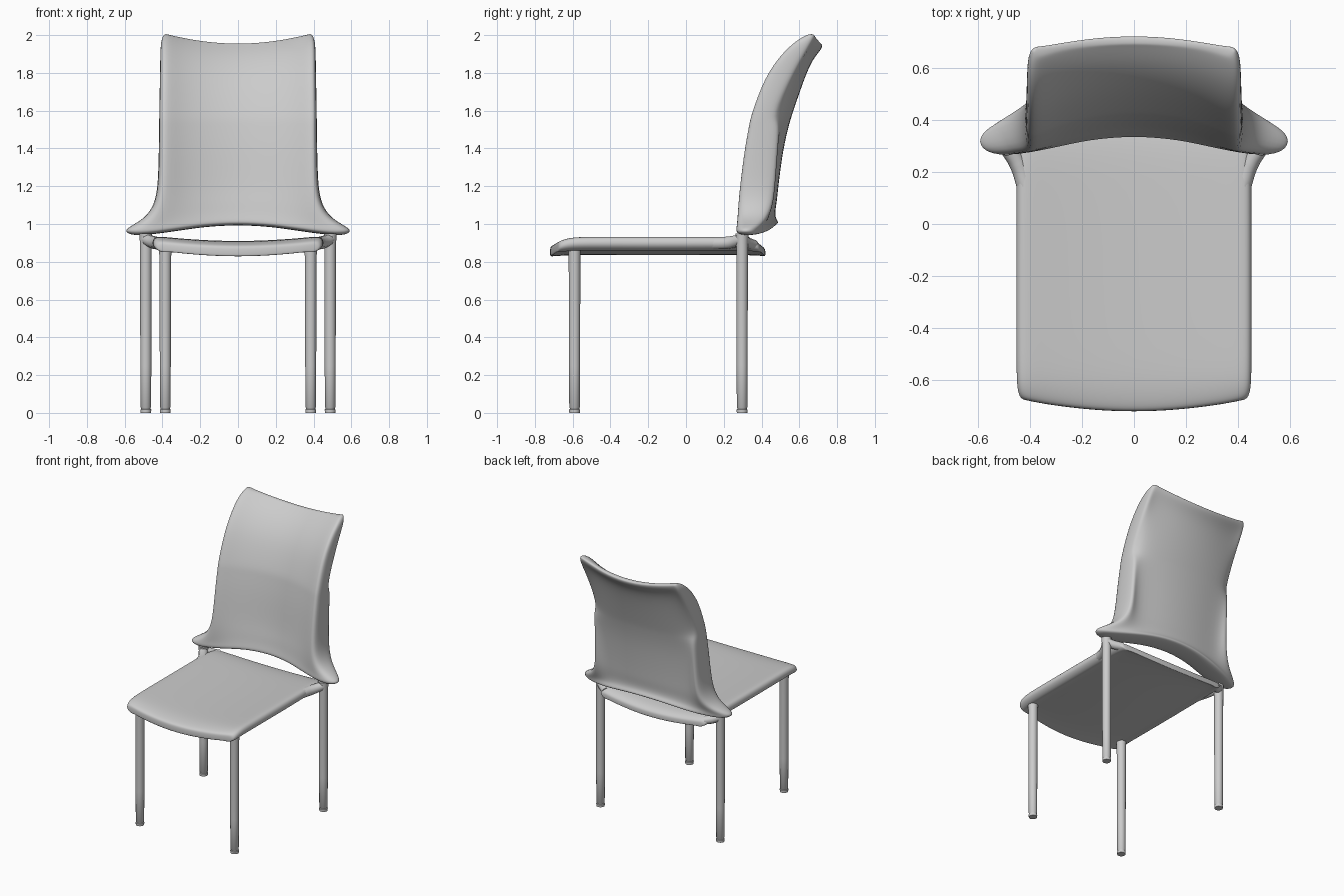
import bpy, bmesh, math
from mathutils import Vector

if "Cube" in bpy.data.objects:
    bpy.data.objects.remove(bpy.data.objects["Cube"])


def finish(name, bm, levels=0):
    bmesh.ops.recalc_face_normals(bm, faces=bm.faces)
    me = bpy.data.meshes.new(name)
    bm.to_mesh(me)
    bm.free()
    for p in me.polygons:
        p.use_smooth = True
    ob = bpy.data.objects.new(name, me)
    bpy.context.collection.objects.link(ob)
    if levels:
        mod = ob.modifiers.new("smooth", 'SUBSURF')
        mod.levels = mod.render_levels = levels
    return ob


def loft(name, sections):
    """Each section is (face_a, face_b): half outlines from the centre to +x."""
    bm = bmesh.new()
    rings = []
    for a, b in sections:
        flip = lambda pts: [(-x, y, z) for x, y, z in pts[:0:-1]]
        side_a, side_b = flip(a) + a, flip(b) + b
        rings.append([bm.verts.new(p) for p in side_a + side_b[::-1]])
    n = len(rings[0])
    for r, s in zip(rings, rings[1:]):
        for i in range(n):
            j = (i + 1) % n
            bm.faces.new((r[i], r[j], s[j], s[i]))
    for r in (rings[0], rings[-1]):
        for i in range(n // 2 - 1):
            bm.faces.new((r[i], r[i + 1], r[n - 2 - i], r[n - 1 - i]))
    return finish(name, bm, 2)


def bow(x, half):
    return max(0.0, 1 - (x / half) ** 2)


# Seat: dished pad with rolled lips, recessed underneath
def seat_section(y, w, top, bot, bulge):
    def point(f, t):
        x = f * w
        return (x, y + bulge * bow(x, 0.44), bot + (top - bot) * t - 0.03 * bow(x, 0.45))
    upper = [(0, 1), (.35, 1), (.7, 1), (.88, 1), (.97, .95), (1.005, .65)]
    lower = [(0, .03), (.35, .05), (.7, .1), (.85, .14), (.92, -.03), (1.005, .25)]
    return [point(*p) for p in upper], [point(*p) for p in lower]


loft("seat", [seat_section(*s) for s in (
    (-.672, .425, .900, .857, -.05), (-.665, .438, .915, .855, -.05),
    (-.635, .447, .928, .858, -.035), (-.58, .450, .938, .862, -.015),
    (-.45, .451, .939, .862, 0), (-.15, .451, .939, .860, 0),
    (.15, .450, .939, .862, 0), (.28, .448, .937, .862, .01),
    (.35, .440, .925, .860, .03), (.38, .425, .905, .857, .035),
    (.385, .410, .890, .857, .037))])


# Backrest: curved shell with side walls, flared horns and a rolled top lip
def back_section(z, front, rim, rear, w, hollow):
    low = min(1, max(0, (1.2 - z) / .25))
    high = min(1, max(0, (z - 1.6) / .4))

    def point(x, y):
        return (x, y, z + .055 * low * bow(x, .42) - .055 * high * bow(x, .38))
    mid = .36 + (w - .36) * .6
    flare = max(0, w - .42)
    face = [point(x, front + hollow * bow(x, .4)) for x in (0, .18, .31)]
    face += [point(mid, front - .004), point(w, front + .025)]
    panel = [point(x, rear - .045 * (x / .36) ** 2) for x in (0, .18, .355)]
    panel += [point(mid, rim + .006 - flare * .3), point(w, rim - .012 - flare * .45)]
    return face, panel


loft("backrest", [back_section(*s) for s in (
    (.940, .268, .440, .485, .570, .08), (.962, .258, .440, .495, .605, .08),
    (.985, .262, .450, .478, .580, .08), (1.03, .266, .460, .475, .495, .085),
    (1.10, .270, .470, .485, .445, .09), (1.20, .278, .475, .492, .424, .10),
    (1.40, .303, .485, .518, .420, .10), (1.53, .328, .494, .550, .418, .10),
    (1.57, .335, .462, .562, .418, .10), (1.78, .408, .560, .625, .414, .10),
    (1.91, .505, .635, .672, .412, .09), (1.97, .575, .668, .720, .408, .08),
    (2.00, .625, .680, .728, .395, .065), (2.006, .645, .672, .715, .385, .05))])


# Round tube through (point, radius) pairs along z
def leg(name, x, y, top):
    bm = bmesh.new()
    rings = []
    profile = [(0, .024), (0, .028), (.018, .029), (.02, .025), (.026, .025),
               (.03, .028), (.25, .029), (top - .06, .031), (top, .034)]
    for z, r in profile:
        rings.append([bm.verts.new((x + r * math.cos(k * math.tau / 20),
                                    y + r * math.sin(k * math.tau / 20), z))
                      for k in range(20)])
    for r, s in zip(rings, rings[1:]):
        for k in range(20):
            bm.faces.new((r[k], r[k - 1], s[k - 1], s[k]))
    bm.faces.new(rings[0])
    bm.faces.new(rings[-1])
    ob = finish(name, bm)
    bpy.context.view_layer.objects.active = ob
    ob.select_set(True)
    bpy.ops.object.shade_smooth_by_angle(angle=math.radians(40))
    ob.select_set(False)


# Curved brackets joining the seat corners to the rear legs
def bracket(name, points):
    cu = bpy.data.curves.new(name, 'CURVE')
    cu.dimensions = '3D'
    cu.bevel_depth = 1.0
    cu.bevel_resolution = 3
    cu.use_fill_caps = True
    sp = cu.splines.new('BEZIER')
    sp.bezier_points.add(len(points) - 1)
    for bp, (co, r) in zip(sp.bezier_points, points):
        bp.co = Vector(co)
        bp.radius = r
        bp.handle_left_type = bp.handle_right_type = 'AUTO'
    bpy.context.collection.objects.link(bpy.data.objects.new(name, cu))


for side, s in (("left", -1), ("right", 1)):
    leg("front_leg_" + side, s * .385, -.59, .88)
    leg("rear_leg_" + side, s * .488, .297, .95)
    bracket("front_bracket_" + side, [((s * .415, .14, .898), .034),
                                      ((s * .445, .23, .902), .034),
                                      ((s * .487, .292, .918), .030)])
    bracket("rear_bracket_" + side, [((s * .40, .36, .888), .028),
                                     ((s * .45, .325, .900), .030),
                                     ((s * .487, .300, .918), .030)])
